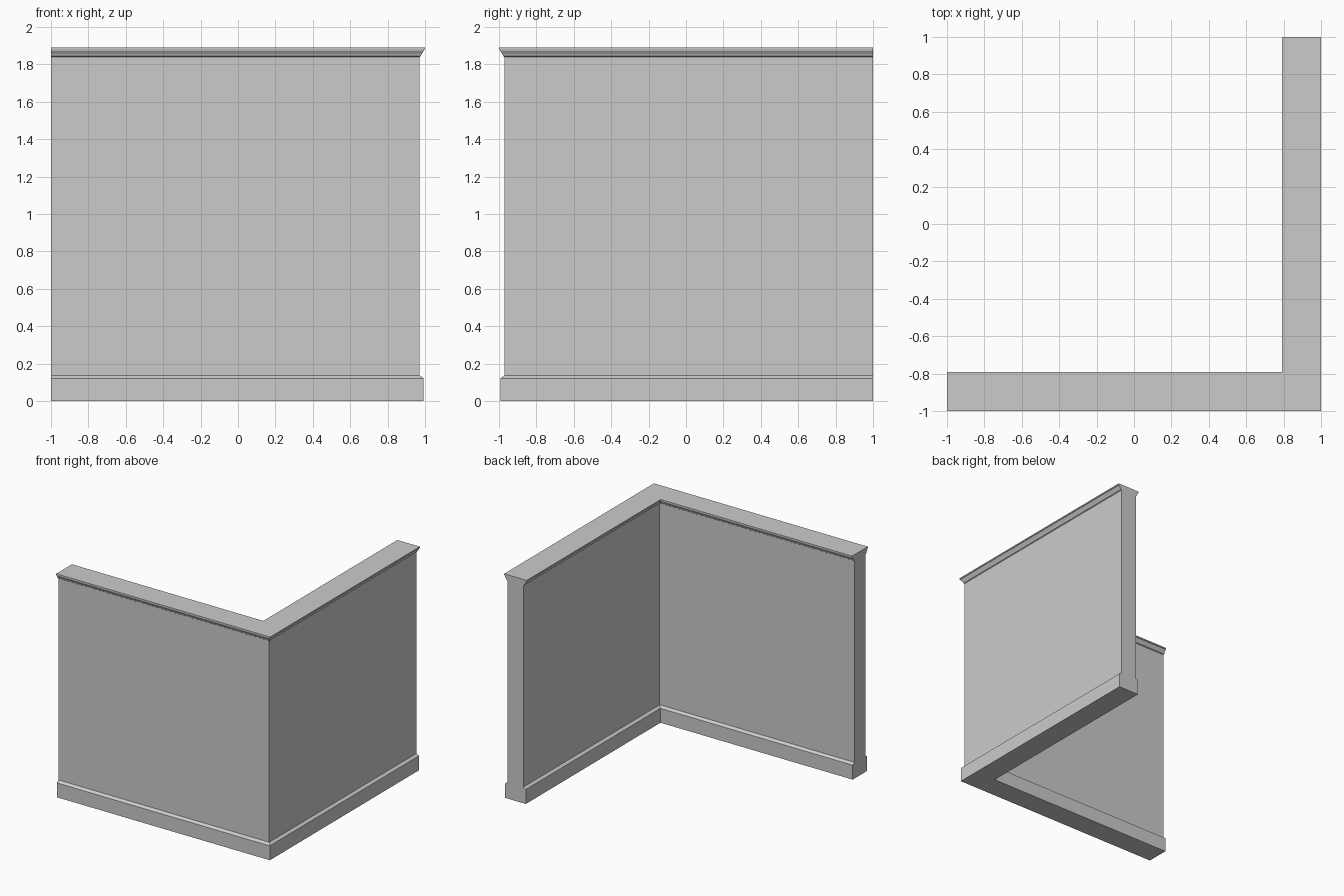
import bpy, bmesh

if "Cube" in bpy.data.objects:
    bpy.data.objects.remove(bpy.data.objects["Cube"])

C = 0.895  # distance of wall centre line from the origin

def sweep(name, half):
    """Mitred L-shaped sweep of a symmetric profile given as (half width, z)."""
    prof = half + [(-w, z) for w, z in reversed(half)]
    bm = bmesh.new()
    rings = [
        [bm.verts.new((-1, -C - w, z)) for w, z in prof],
        [bm.verts.new((C + w, -C - w, z)) for w, z in prof],
        [bm.verts.new((C + w, 1, z)) for w, z in prof],
    ]
    n = len(prof)
    for a, b in zip(rings, rings[1:]):
        for i in range(n):
            j = (i + 1) % n
            bm.faces.new((a[i], b[i], b[j], a[j]))
    # end caps
    bm.faces.new(rings[0])
    bm.faces.new(rings[-1])
    bmesh.ops.recalc_face_normals(bm, faces=bm.faces)
    mesh = bpy.data.meshes.new(name)
    bm.to_mesh(mesh)
    bm.free()
    ob = bpy.data.objects.new(name, mesh)
    bpy.context.collection.objects.link(ob)
    return ob

# one continuous section: chamfered skirting, plain wall, cove and lip crown
sweep("corner_wall", [
    (0.097, 0.0), (0.097, 0.122), (0.075, 0.138),    # skirting
    (0.075, 1.84),                                   # wall
    (0.083, 1.845), (0.087, 1.856), (0.098, 1.872),  # crown cove
    (0.100, 1.879), (0.105, 1.881), (0.105, 1.892),  # crown lip
])
